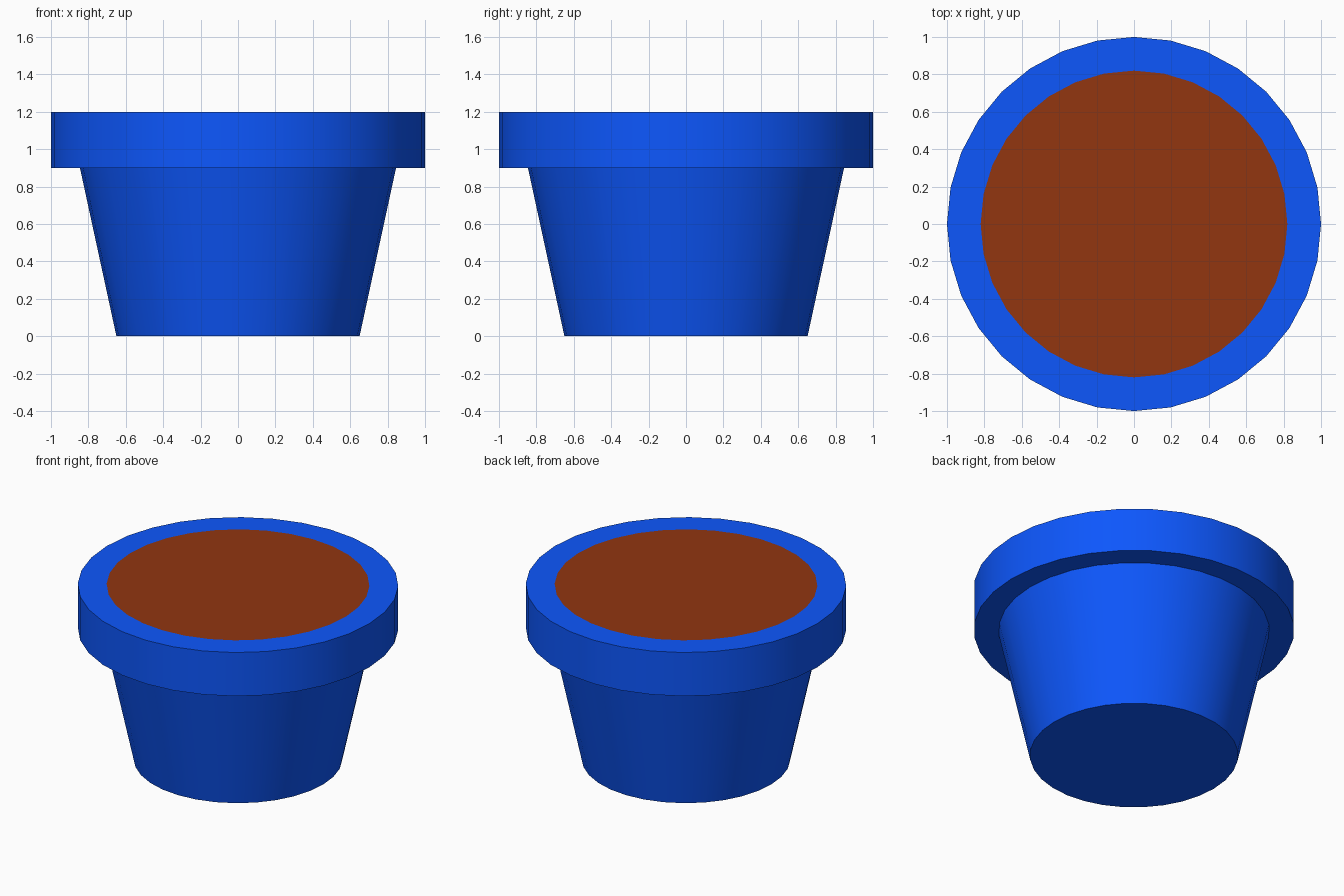
import bpy, bmesh, math

if "Cube" in bpy.data.objects:
    bpy.data.objects.remove(bpy.data.objects["Cube"])

SIDES = 32


def material(name, rgb):
    mat = bpy.data.materials.new(name)
    mat.diffuse_color = (*rgb, 1.0)
    mat.use_nodes = True
    mat.node_tree.nodes["Principled BSDF"].inputs["Base Color"].default_value = mat.diffuse_color
    return mat


def lathe(name, profile, mat):
    """Revolve (radius, height) points about z; radius 0 becomes one centre point."""
    bm = bmesh.new()
    rings = []
    for r, z in profile:
        n = SIDES if r > 0 else 1
        rings.append([bm.verts.new((r * math.cos(math.tau * i / SIDES),
                                    r * math.sin(math.tau * i / SIDES), z))
                      for i in range(n)])
    for a, b in zip(rings, rings[1:]):
        for i in range(SIDES):
            j = (i + 1) % SIDES
            corners = [a[i % len(a)], a[j % len(a)], b[j % len(b)], b[i % len(b)]]
            bm.faces.new(list(dict.fromkeys(corners)))
    bmesh.ops.recalc_face_normals(bm, faces=bm.faces)
    if bm.faces[:][-1].normal.z < 0:  # the last band always faces up
        bmesh.ops.reverse_faces(bm, faces=bm.faces)
    mesh = bpy.data.meshes.new(name)
    bm.to_mesh(mesh)
    bm.free()
    mesh.materials.append(mat)
    obj = bpy.data.objects.new(name, mesh)
    bpy.context.collection.objects.link(obj)
    bpy.ops.object.select_all(action='DESELECT')
    obj.select_set(True)
    bpy.context.view_layer.objects.active = obj
    bpy.ops.object.shade_smooth_by_angle(angle=math.radians(30))
    return obj


# Tapered pot with a thick overhanging rim
lathe("pot", [(0, 0), (0.65, 0), (0.845, 0.9), (1, 0.9), (1, 1.2), (0.82, 1.2)],
      material("blue_glaze", (0.004, 0.095, 0.98)))

# Soil filling the pot level with the rim
lathe("soil", [(0.82, 1.2), (0, 1.2)], material("soil_brown", (0.287, 0.037, 0.005)))
